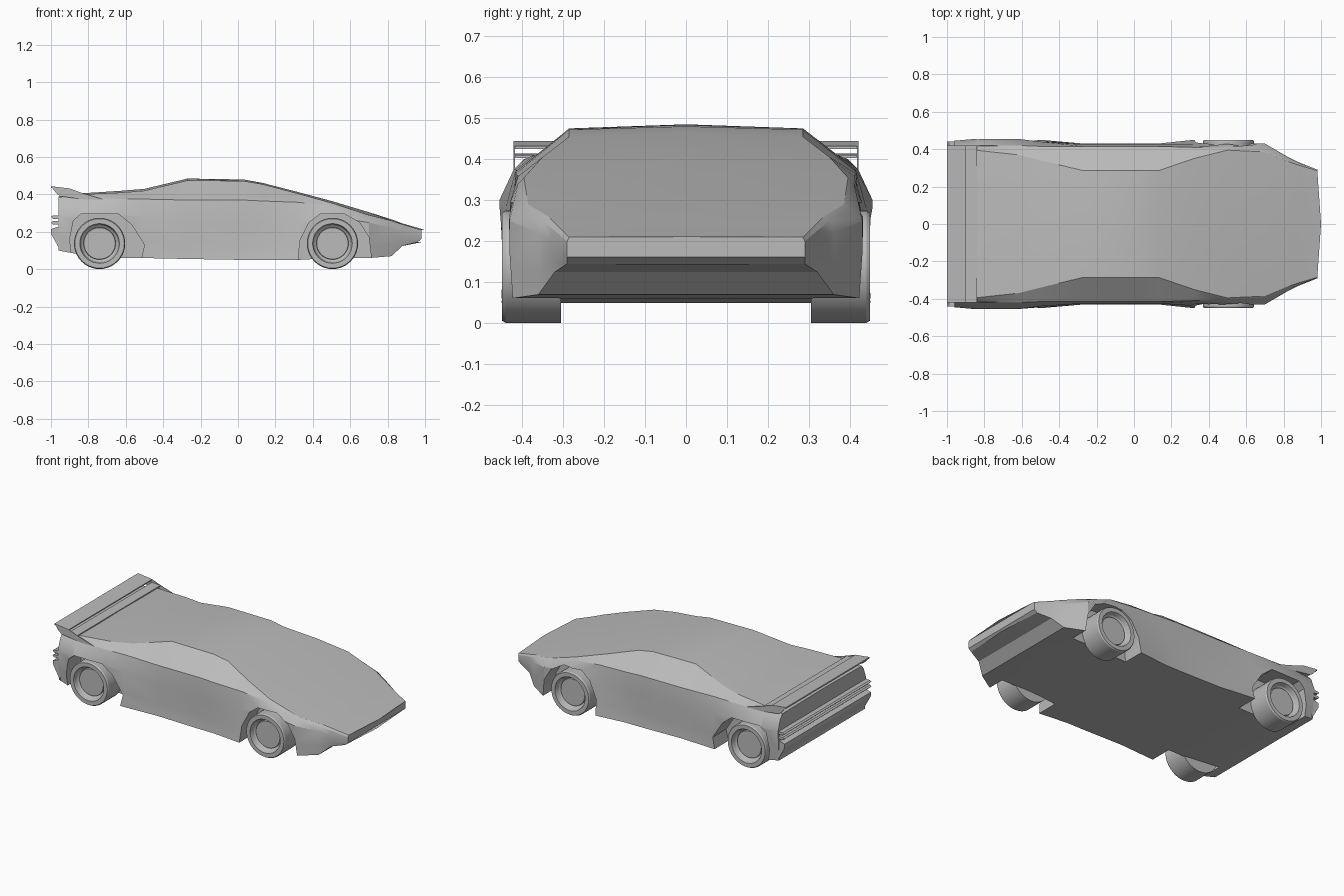
import bpy
import bmesh
from math import cos, sin, pi
from mathutils import Vector

default_cube = bpy.data.objects.get("Cube")
if default_cube:
    bpy.data.objects.remove(default_cube, do_unlink=True)

CM = 0.01
grey = bpy.data.materials.new("plain grey")
grey.use_nodes = True
grey.diffuse_color = (0.5, 0.5, 0.5, 1)
grey.node_tree.nodes["Principled BSDF"].inputs["Base Color"].default_value = grey.diffuse_color


def make_object(name, bm):
    """Turn a bmesh into a linked object with outward normals."""
    bmesh.ops.recalc_face_normals(bm, faces=bm.faces)
    mesh = bpy.data.meshes.new(name)
    bm.to_mesh(mesh)
    bm.free()
    mesh.materials.append(grey)
    obj = bpy.data.objects.new(name, mesh)
    bpy.context.collection.objects.link(obj)
    return obj


def select_only(obj):
    bpy.ops.object.select_all(action="DESELECT")
    obj.select_set(True)
    bpy.context.view_layer.objects.active = obj


def smooth(obj, angle):
    select_only(obj)
    bpy.ops.object.shade_smooth_by_angle(angle=angle)


def bridge(bm, rings, closed=True):
    """Skin consecutive vertex rings with quads."""
    for first, second in zip(rings, rings[1:]):
        count = len(first)
        for i in range(count if closed else count - 1):
            j = (i + 1) % count
            bm.faces.new((first[i], first[j], second[j], second[i]))


def prism(name, outline, y_start, y_end):
    """Extrude a side outline, given as (x, z) in hundredths, across y."""
    bm = bmesh.new()
    rings = [[bm.verts.new((x * CM, y * CM, z * CM)) for x, z in outline]
             for y in (y_start, y_end)]
    bridge(bm, rings)
    for ring in rings:
        bm.faces.new(ring)
    return make_object(name, bm)


# Body stations: x, sill y z, widest y z, shoulder y z, roof edge y z, centre z
STATIONS = [
    (-96, 43, 10, 44.5, 29, 42, 36, 40, 38.5, 39),
    (-85, 45, 8, 45.5, 29, 42, 37.5, 39.5, 40, 40.5),
    (-62, 44.5, 6, 45.5, 30, 42, 37.5, 37, 41, 42),
    (-50, 45, 6, 44, 28, 41.5, 37.5, 34, 42, 43),
    (-27, 43, 5.5, 42.5, 25, 41.5, 37, 28.5, 47.5, 48.5),
    (3, 43, 5, 42.5, 25, 41.5, 37, 28.5, 47.2, 48),
    (13, 43, 5, 42.5, 25, 41.5, 36.5, 28.5, 45.5, 46.2),
    (32, 45, 5, 42.5, 25, 41, 35.8, 35, 40.5, 41.3),
    (50, 44, 6, 43.5, 28, 41, 34, 39.5, 35.5, 36.5),
    (70, 43, 6, 43, 25, 40, 28, 38.5, 29, 30.5),
    (82, 36, 7, 36, 22, 35, 25, 33.5, 26, 26.7),
    (88, 32, 12.5, 33, 20, 32.5, 23, 31.5, 24, 24.5),
    (98, 29, 14.5, 29, 18.5, 29, 20, 28.5, 21, 21),
]


def body_ring(bm, station):
    x, sill_y, sill_z, wide_y, wide_z, *upper, top_z = station
    waist_y = 42 if -40 < x < 30 else (sill_y + wide_y) / 2
    waist_z = sill_z + (wide_z - sill_z) * 0.4
    nose = x == STATIONS[-1][0]
    half = [(sill_y, sill_z), (waist_y, waist_z), (wide_y, wide_z),
            tuple(upper[:2]), tuple(upper[2:])]
    ring = [(0, sill_z)] + half + [(0, top_z)] + [(-y, z) for y, z in reversed(half)]
    verts = []
    for y, z in ring:
        # The nose bows forward in the middle and tucks under at the chin
        bow = (2 * (y == 0) - 2 * (z == sill_z)) if nose else 0
        verts.append(bm.verts.new(Vector((x + bow, y, z)) * CM))
    return verts


bm = bmesh.new()
rings = [body_ring(bm, station) for station in STATIONS]
bridge(bm, rings)
for end in (rings[0], rings[-1]):
    for i in range(5):
        bm.faces.new((end[i], end[i + 1], end[-i - 1], end[-i]) if i else
                     (end[0], end[1], end[-1]))
    bm.faces.new((end[5], end[6], end[7]))
body = make_object("body", bm)

# Wheel arches cut out of both flanks
REAR_ARCH = [(-88, 0), (-90, 16), (-88, 26), (-84, 29.5), (-64, 29.5),
             (-57, 24), (-50, 13), (-53, 0)]
FRONT_ARCH = [(32, 0), (33, 15), (38, 25), (44, 29.5), (57, 29.5),
              (65, 25), (70, 17), (72, 0)]
for outline in (REAR_ARCH, FRONT_ARCH):
    for side in (-1, 1):
        cutter = prism("arch_cutter", outline, side * 31, side * 60)
        cutter.hide_render = True
        select_only(body)
        cut = body.modifiers.new("arch", "BOOLEAN")
        cut.operation = "DIFFERENCE"
        cut.solver = "EXACT"
        cut.object = cutter
        bpy.ops.object.modifier_apply(modifier=cut.name)
        bpy.data.objects.remove(cutter, do_unlink=True)
smooth(body, pi / 7)

# Tail: lower bumper and two louvres below the recessed panel
prism("rear_bumper", [(-95, 10), (-100, 19), (-100, 21.5), (-97, 22.5), (-95, 22.5)], -43.5, 43.5)
for height in (24, 27):
    prism("tail_louvre", [(-95, height), (-99, height), (-100, height + 1),
                          (-99, height + 1.7), (-95, height + 1.7)], -44, 44)

# Spoiler: two blades held by thin end plates
prism("spoiler_blade", [(-100, 43.5), (-100, 44.4), (-90, 43.2), (-90, 42.5)], -42, 42)
prism("spoiler_lower_blade", [(-90, 40.6), (-90, 41.4), (-84, 41), (-84, 40.3)], -42, 42)
for side in (-1, 1):
    prism("spoiler_end_plate", [(-100, 44.4), (-90, 43.2), (-84, 41), (-71, 37),
                                (-80, 37), (-95, 39), (-97, 40.5)], side * 41.7, side * 42.1)


def wheel(name, x, side):
    """Lathe a tyre with a dished rim around the y axis."""
    profile = [(13.7, 30.5), (13.7, 44), (13.2, 44.8), (10.6, 44.8),
               (9.8, 42), (8.6, 41), (8.4, 42)]
    segments = 40
    bm = bmesh.new()
    rings = []
    for radius, y in profile:
        rings.append([])
        for i in range(segments):
            turn = 2 * pi * i / segments
            point = Vector((x + radius * cos(turn), side * y, 13.8 + radius * sin(turn)))
            rings[-1].append(bm.verts.new(point * CM))
    bridge(bm, rings)
    bm.faces.new(rings[0])
    bm.faces.new(rings[-1])
    smooth(make_object(name, bm), pi / 7)


for axle, x in (("rear", -74), ("front", 50.5)):
    for label, side in (("left", 1), ("right", -1)):
        wheel(axle + "_" + label + "_wheel", x, side)
